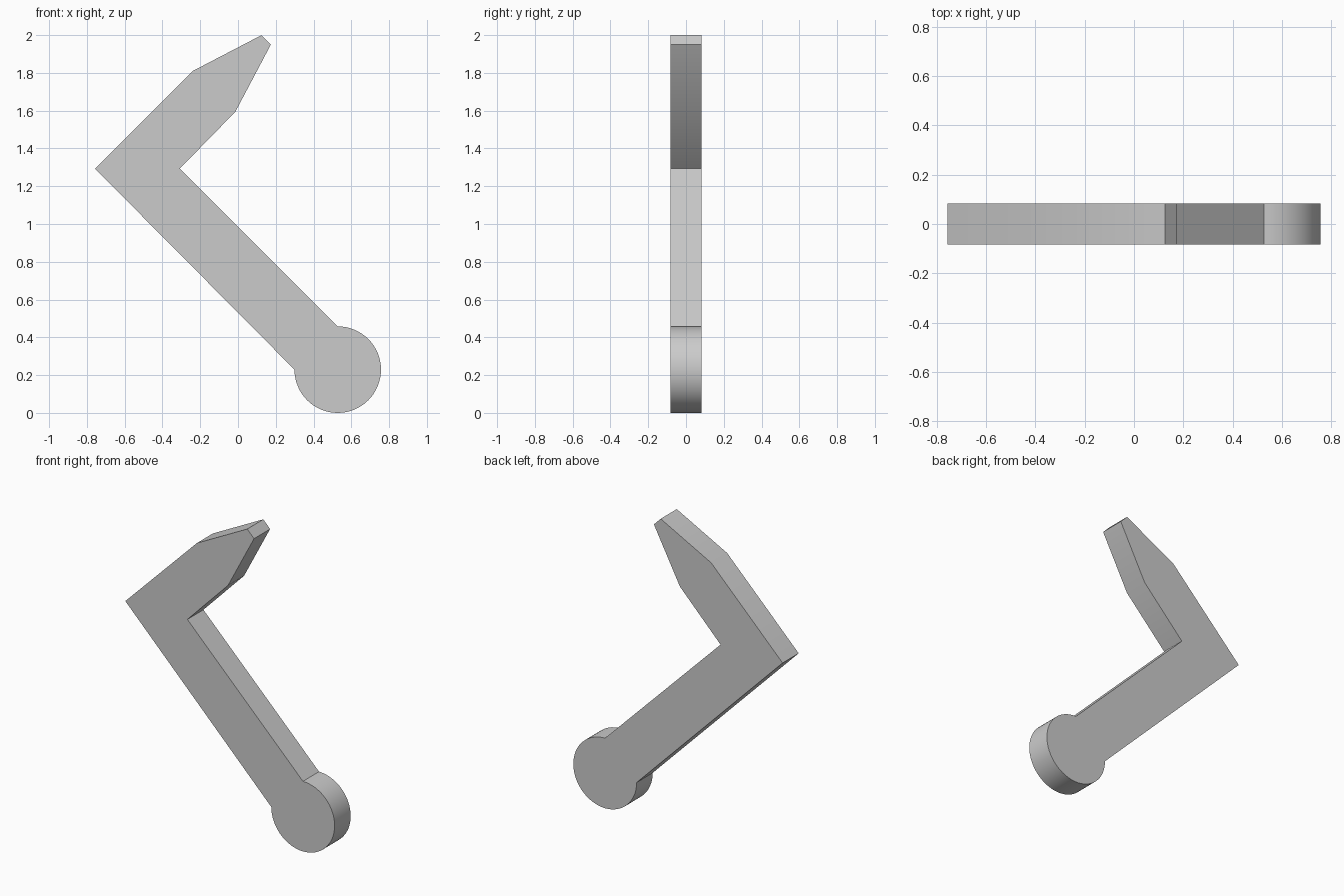
import bpy, bmesh, math

if "Cube" in bpy.data.objects:
    bpy.data.objects.remove(bpy.data.objects["Cube"])

HALF = 0.083                     # half the plate thickness
CX, CZ, R = 0.528, 0.229, 0.229  # round foot
STEPS = 48

# Outline: round foot swept clockwise from its top to its left side
outline = []
for i in range(STEPS + 1):
    a = math.radians(90 - 270 * i / STEPS)
    outline.append((CX + R * math.cos(a), CZ + R * math.sin(a)))

# Outline: long arm, elbow and tapered tip
outline += [(-0.757, 1.293), (-0.24, 1.81), (0.125, 2.0),
            (0.174, 1.95), (-0.014, 1.594), (-0.308, 1.293)]

# Extrude the outline through the thickness
bm = bmesh.new()
face = bm.faces.new([bm.verts.new((x, -HALF, z)) for x, z in outline])
ext = bmesh.ops.extrude_face_region(bm, geom=[face])
moved = [v for v in ext["geom"] if isinstance(v, bmesh.types.BMVert)]
bmesh.ops.translate(bm, verts=moved, vec=(0, 2 * HALF, 0))
bmesh.ops.recalc_face_normals(bm, faces=bm.faces)

mesh = bpy.data.meshes.new("bent_arm")
bm.to_mesh(mesh)
bm.free()
arm = bpy.data.objects.new("bent_arm", mesh)
bpy.context.collection.objects.link(arm)

# Smooth rim on the foot, crisp edges elsewhere
bpy.context.view_layer.objects.active = arm
arm.select_set(True)
bpy.ops.object.shade_smooth_by_angle(angle=math.radians(20))
